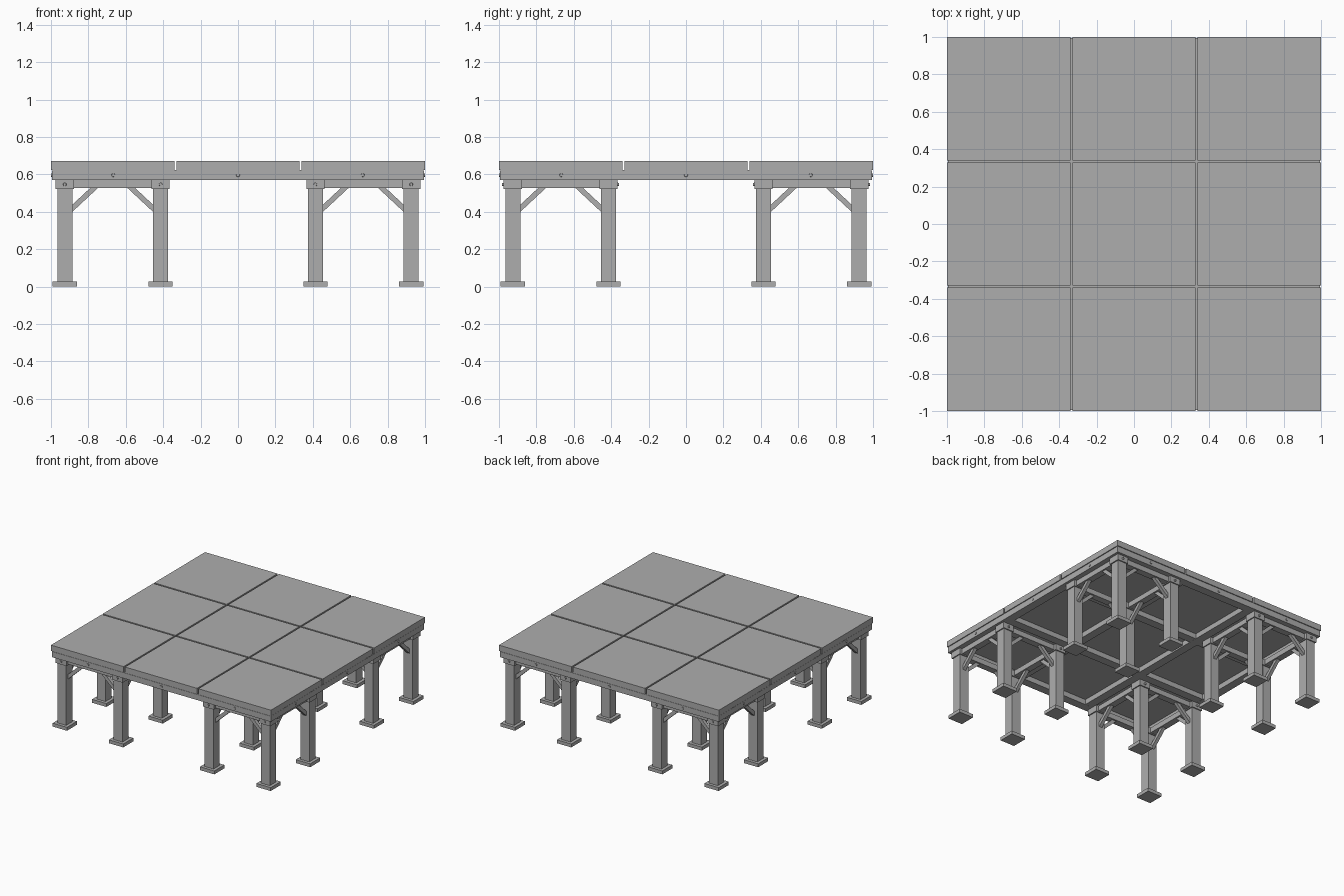
import bpy, bmesh, math
from mathutils import Matrix, Vector

if "Cube" in bpy.data.objects:
    bpy.data.objects.remove(bpy.data.objects["Cube"])

grey = bpy.data.materials.new("grey")
grey.diffuse_color = (0.42, 0.42, 0.42, 1)
grey.use_nodes = True
grey.node_tree.nodes["Principled BSDF"].inputs["Base Color"].default_value = grey.diffuse_color


def finish(name, bm):
    me = bpy.data.meshes.new(name)
    bm.to_mesh(me)
    bm.free()
    me.materials.append(grey)
    ob = bpy.data.objects.new(name, me)
    bpy.context.collection.objects.link(ob)
    return ob


def box(bm, center, size, rot=Matrix.Identity(4)):
    m = Matrix.Translation(center) @ rot @ Matrix.Diagonal((*size, 1))
    bmesh.ops.create_cube(bm, size=1, matrix=m)


def bolt(bm, pos, axis, radius, depth):
    # short round bolt head pointing along the given axis
    rot = Vector(axis).to_track_quat('Z', 'Y').to_matrix().to_4x4()
    bmesh.ops.create_cone(bm, cap_ends=True, segments=12, radius1=radius,
                          radius2=radius * 0.8, depth=depth,
                          matrix=Matrix.Translation(pos) @ rot)


OUT, INN = 0.926, 0.414      # leg positions
MID = (OUT + INN) / 2
THIRD = (-2 / 3, 0, 2 / 3)

# deck: three by three slabs
bm = bmesh.new()
for x in THIRD:
    for y in THIRD:
        sx = 0.655 if x == 0 else 0.66
        sy = 0.655 if y == 0 else 0.66
        px = math.copysign(0.67, x) if x else 0
        py = math.copysign(0.67, y) if y else 0
        box(bm, (px, py, 0.646), (sx, sy, 0.048))
finish("deck_slabs", bm)

# thin sheet under the slabs
bm = bmesh.new()
box(bm, (0, 0, 0.6185), (1.985, 1.985, 0.009))
finish("under_sheet", bm)

# joist grid: rim and inner beams
bm = bmesh.new()
for s in (-1, 1):
    box(bm, (s * 0.96, 0, 0.594), (0.07, 1.99, 0.046))
    box(bm, (0, s * 0.96, 0.594), (1.85, 0.07, 0.046))
    box(bm, (s / 3, 0, 0.594), (0.07, 1.85, 0.045))
    box(bm, (0, s / 3, 0.594), (1.85, 0.07, 0.044))
finish("frame_beams", bm)

# bolts on the rim
bm = bmesh.new()
for t in THIRD:
    for s in (-1, 1):
        bolt(bm, (s * 0.995, t, 0.596), (s, 0, 0), 0.011, 0.01)
        bolt(bm, (t, s * 0.995, 0.596), (0, s, 0), 0.011, 0.01)
finish("rim_bolts", bm)

# four trestles of four legs, one under each corner
legs, feet, caps, rails, braces, bolts = [bmesh.new() for _ in range(6)]
for qx in (-1, 1):
    for qy in (-1, 1):
        for a in (OUT, INN):
            for b in (OUT, INN):
                x, y = qx * a, qy * b
                box(legs, (x, y, 0.285), (0.08, 0.08, 0.55))
                box(feet, (x, y, 0.014), (0.13, 0.13, 0.028))
                box(caps, (x, y, 0.546), (0.098, 0.098, 0.05))
                for s in (-1, 1):
                    bolt(bolts, (x, y + s * 0.051, 0.546), (0, s, 0), 0.01, 0.012)
                # diagonal braces towards the neighbouring legs
                dx = qx * math.copysign(1, MID - a)
                dy = qy * math.copysign(1, MID - b)
                box(braces, (x + dx * 0.105, y, 0.479), (0.2, 0.028, 0.028),
                    Matrix.Rotation(-dx * math.radians(43), 4, 'Y'))
                box(braces, (x, y + dy * 0.105, 0.479), (0.028, 0.2, 0.028),
                    Matrix.Rotation(dy * math.radians(43), 4, 'X'))
            # rails joining the caps
            box(rails, (qx * a, qy * MID, 0.549), (0.055, OUT - INN, 0.043))
            box(rails, (qx * MID, qy * a, 0.549), (OUT - INN, 0.055, 0.043))

for name, bm in (("legs", legs), ("foot_plates", feet), ("leg_caps", caps),
                 ("trestle_rails", rails), ("diagonal_braces", braces),
                 ("cap_bolts", bolts)):
    finish(name, bm)
